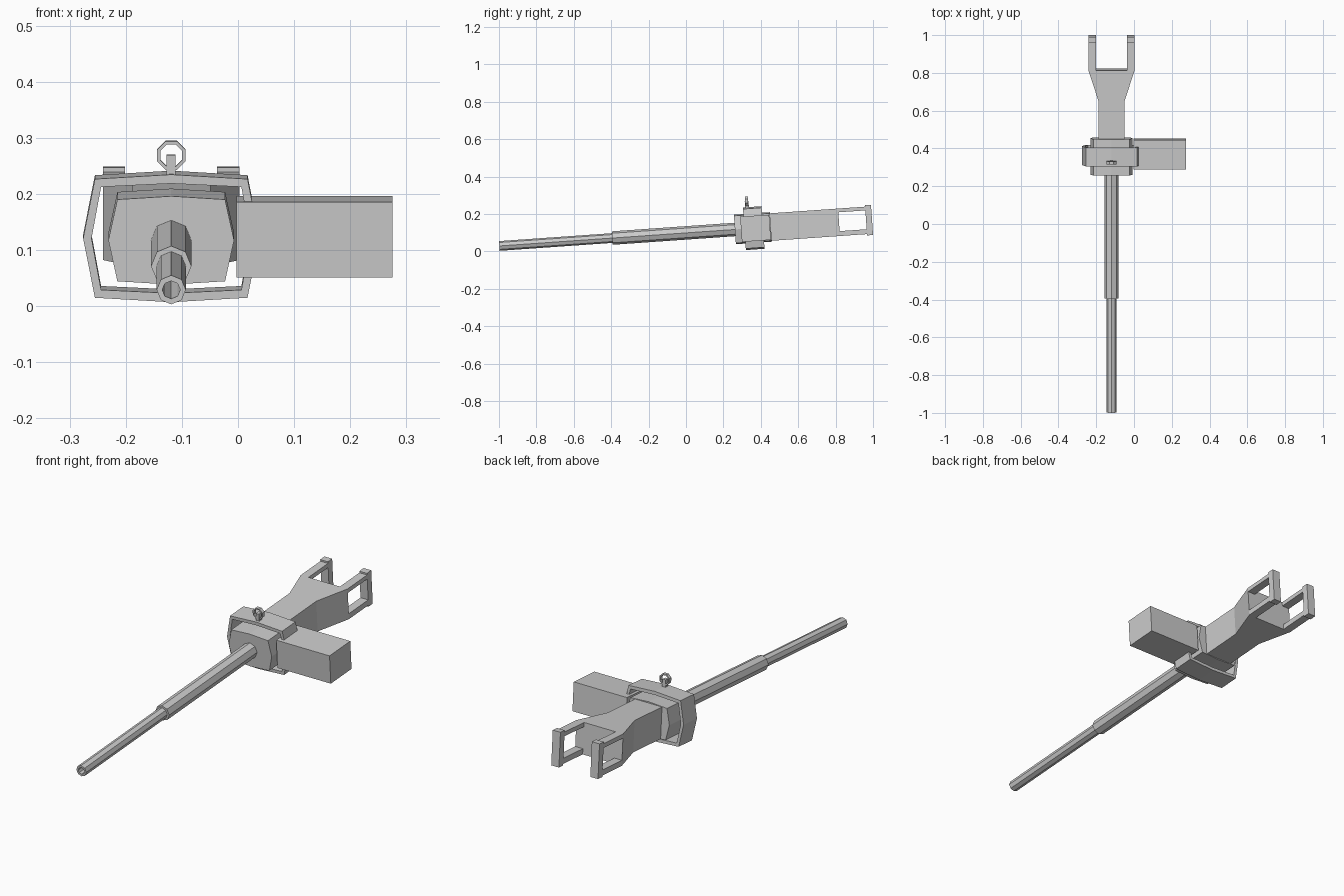
import bpy, bmesh, math
from mathutils import Matrix

if "Cube" in bpy.data.objects:
    bpy.data.objects.remove(bpy.data.objects["Cube"])

# Everything is laid out along a level bore axis, then tilted and placed
PLACE = Matrix.Translation((-0.119, 0, 0.099)) @ Matrix.Rotation(math.radians(4), 4, 'X')


def finish(name, bm):
    bmesh.ops.recalc_face_normals(bm, faces=bm.faces[:])
    bm.transform(PLACE)
    mesh = bpy.data.meshes.new(name)
    bm.to_mesh(mesh)
    bm.free()
    ob = bpy.data.objects.new(name, mesh)
    bpy.context.collection.objects.link(ob)
    return ob


def prism(name, profile, a, b, axis='Y'):
    """Solid prism: xz profile extruded along Y, or xy profile along Z."""
    bm = bmesh.new()
    rings = []
    for t in (a, b):
        rings.append([bm.verts.new((u, t, v) if axis == 'Y' else (u, v, t)) for u, v in profile])
    n = len(profile)
    for i in range(n):
        j = (i + 1) % n
        bm.faces.new((rings[0][i], rings[0][j], rings[1][j], rings[1][i]))
    bm.faces.new(rings[0])
    bm.faces.new(rings[1])
    return finish(name, bm)


def tube(name, outer, inner, y0, y1):
    """Hollow prism along Y between two matching xz profiles."""
    bm = bmesh.new()
    loops = [[bm.verts.new((x, y, z)) for x, z in p]
             for p, y in ((outer, y0), (outer, y1), (inner, y1), (inner, y0))]
    n = len(outer)
    for k in range(4):
        p, q = loops[k], loops[(k + 1) % 4]
        for i in range(n):
            j = (i + 1) % n
            bm.faces.new((p[i], p[j], q[j], q[i]))
    return finish(name, bm)


def box(name, x0, x1, y0, y1, z0, z1):
    return prism(name, [(x0, z0), (x1, z0), (x1, z1), (x0, z1)], y0, y1)


def octagon(r, zc=0, turn=0.0):
    return [(r * math.cos(math.radians(45 * (i + turn))),
             zc + r * math.sin(math.radians(45 * (i + turn)))) for i in range(8)]


def bulged(side, corner_x, corner_z, top):
    """Eight-point rectangle with gently peaked sides."""
    return [(side, 0), (corner_x, corner_z), (0, top), (-corner_x, corner_z),
            (-side, 0), (-corner_x, -corner_z), (0, -top), (corner_x, -corner_z)]


# Barrel: open muzzle tube and thicker sleeve
tube("barrel", octagon(0.026), octagon(0.016), -1.0005, -0.38)
prism("barrel_sleeve", octagon(0.036), -0.395, 0.28)

# Receiver and the loose band around it
prism("receiver", bulged(0.112, 0.096, 0.073, 0.079), 0.262, 0.455)
tube("receiver_band", bulged(0.157, 0.136, 0.106, 0.114),
     bulged(0.142, 0.125, 0.092, 0.098), 0.313, 0.413)

# Side magazine box
box("magazine", 0.116, 0.394, 0.295, 0.45, -0.069, 0.066)

# Lifting eye on top of the band
box("eye_stem", -0.008, 0.008, 0.325, 0.345, 0.1, 0.148)
tube("eye_ring", octagon(0.0275, 0.147, 0.5), octagon(0.021, 0.147, 0.5), 0.327, 0.343)

# Stock, flaring into the fork
half = [(0.07, 0.43), (0.07, 0.66), (0.122, 0.82)]
prism("stock", half + [(-x, y) for x, y in reversed(half)], -0.074, 0.073, 'Z')

# Fork arms: upper rail, lower rail and end post on each side
for label, s in (("left", -1), ("right", 1)):
    x0, x1 = sorted((s * 0.082, s * 0.122))
    box(label + "_upper_rail", x0, x1, 0.82, 0.97, 0.053, 0.073)
    box(label + "_lower_rail", x0, x1, 0.82, 0.97, -0.074, -0.048)
    box(label + "_end_post", x0, x1, 0.965, 0.997, -0.081, 0.081)
